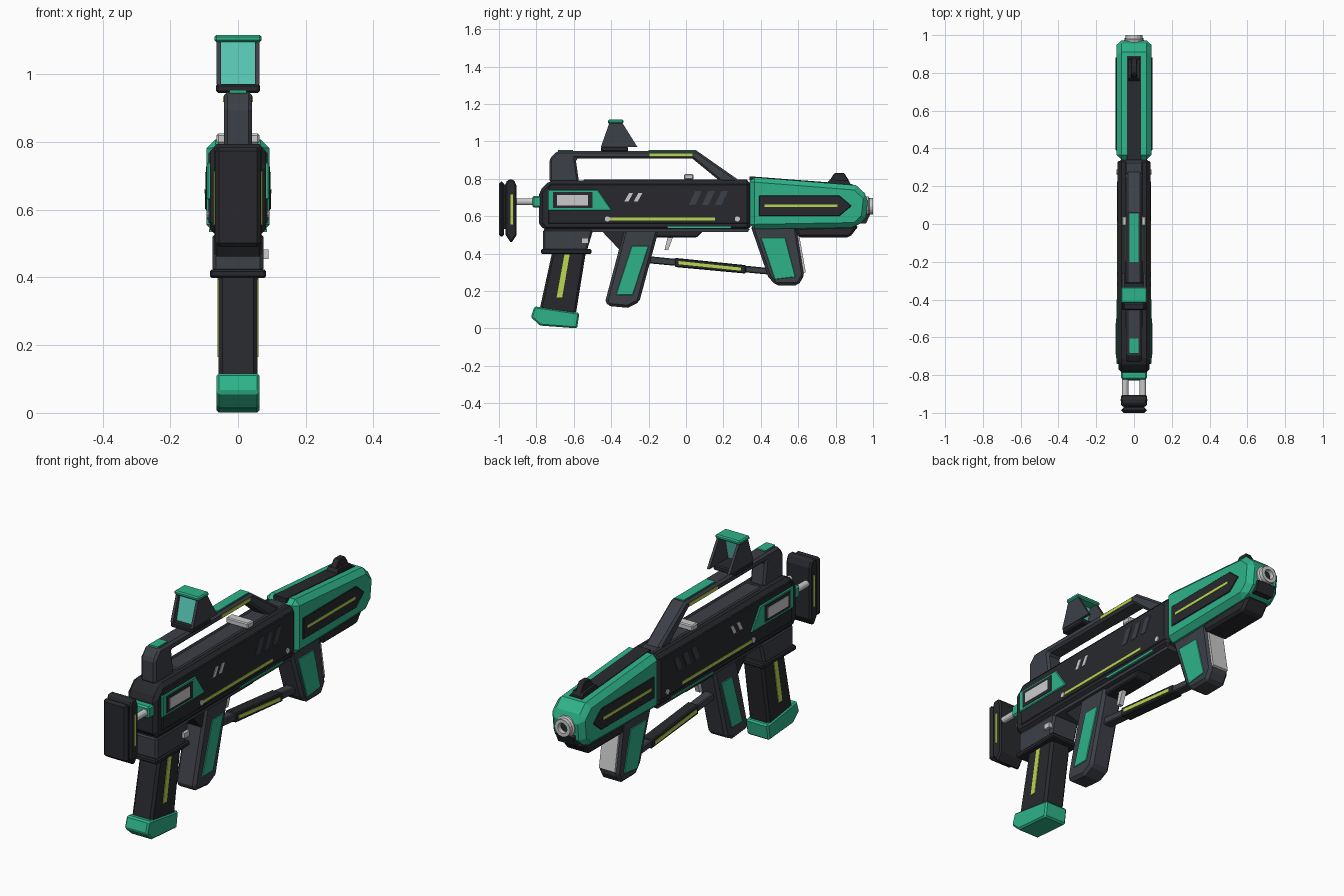
import bpy, bmesh, math

def material(name, rgb):
    m = bpy.data.materials.new(name)
    m.diffuse_color = (*rgb, 1)
    return m

GREEN = material("green", (0.027, 0.45, 0.25))
SLATE = material("slate", (0.045, 0.05, 0.062))
BLACK = material("black", (0.021, 0.022, 0.026))
LIME = material("lime", (0.5, 0.68, 0.08))
GLASS = material("glass", (0.1, 0.58, 0.46))

def finish(name, bm, mat, bevel=0):
    bmesh.ops.recalc_face_normals(bm, faces=bm.faces)
    me = bpy.data.meshes.new(name)
    bm.to_mesh(me)
    bm.free()
    ob = bpy.data.objects.new(name, me)
    bpy.context.collection.objects.link(ob)
    if mat:
        me.materials.append(mat)
    if bevel:
        mod = ob.modifiers.new("bevel", 'BEVEL')
        mod.width, mod.segments, mod.limit_method = bevel, 1, 'ANGLE'
        mod.angle_limit = math.radians(40)
    return ob

def prism(bm, pts, x0, x1):
    a = [bm.verts.new((x0, y, z)) for y, z in pts]
    b = [bm.verts.new((x1, y, z)) for y, z in pts]
    bm.faces.new(a)
    bm.faces.new(b[::-1])
    for i in range(len(pts)):
        j = (i + 1) % len(pts)
        bm.faces.new((a[i], a[j], b[j], b[i]))

def slab(name, pts, w, mat, bevel=0.0):
    """Side profile (y, z) extruded to x = -w..w."""
    bm = bmesh.new()
    prism(bm, pts, -w, w)
    return finish(name, bm, mat, bevel)

def pair(name, shapes, x0, x1, mat, bevel=0.0):
    """Side profiles extruded x0..x1, repeated on the other side."""
    bm = bmesh.new()
    for pts in shapes:
        for s in (1, -1):
            prism(bm, pts, s * x0, s * x1)
    return finish(name, bm, mat, bevel)

def rect(y0, y1, z0, z1):
    return [(y0, z0), (y1, z0), (y1, z1), (y0, z1)]

def tick(y, z, w, h, lean):
    return [(y, z), (y + w, z), (y + w + lean, z + h), (y + lean, z + h)]

def lathe(name, prof, x, z, mat, n=16):
    """Closed (radius, y) outline turned round an axis along y."""
    bm = bmesh.new()
    rings = [[bm.verts.new((x + r * math.cos(2 * math.pi * i / n), y,
                            z + r * math.sin(2 * math.pi * i / n))) for i in range(n)]
             for r, y in prof]
    for k in range(len(rings)):
        p, q = rings[k], rings[(k + 1) % len(rings)]
        for i in range(n):
            j = (i + 1) % n
            bm.faces.new((p[i], p[j], q[j], q[i]))
    ob = finish(name, bm, mat)
    for f in ob.data.polygons:
        f.use_smooth = False
    return ob

# Butt plate and sliding rods
slab("butt_plate", rect(-1.0, -0.972, 0.49, 0.785), 0.068, BLACK, 0.012)
slab("butt_web", rect(-0.98, -0.95, 0.53, 0.77), 0.055, BLACK)
slab("butt_pad", [(-0.965, 0.50), (-0.935, 0.455), (-0.905, 0.50), (-0.905, 0.76),
                  (-0.92, 0.795), (-0.955, 0.795), (-0.965, 0.77)], 0.07, BLACK, 0.008)
pair("butt_light", [rect(-0.938, -0.926, 0.555, 0.715)], 0.06, 0.072, LIME)
for s, side in ((1, "right"), (-1, "left")):
    lathe("stock_rod_" + side, [(0.001, -0.92), (0.017, -0.92), (0.017, -0.76), (0.001, -0.76)],
          s * 0.047, 0.677, None, 12)
slab("rod_mount", rect(-0.822, -0.77, 0.647, 0.708), 0.07, GREEN, 0.008)

# Receiver
slab("receiver", [(-0.785, 0.56), (-0.76, 0.525), (0.345, 0.525), (0.345, 0.79), (-0.73, 0.79),
                  (-0.785, 0.735)], 0.083, BLACK, 0.018)
pair("receiver_side", [[(-0.74, 0.555), (0.335, 0.555), (0.335, 0.775), (-0.72, 0.775), (-0.74, 0.755)]],
     0.07, 0.087, BLACK, 0.01)
slab("receiver_keel", [(-0.76, 0.53), (0.34, 0.53), (0.33, 0.515), (-0.75, 0.515)], 0.07, SLATE)
slab("receiver_top", rect(-0.55, 0.33, 0.78, 0.797), 0.045, SLATE, 0.006)
pair("rear_panel", [[(-0.74, 0.63), (-0.395, 0.63), (-0.47, 0.74), (-0.74, 0.74)]], 0.07, 0.093, GREEN, 0.004)
pair("port_frame", [rect(-0.71, -0.5, 0.643, 0.728)], 0.08, 0.095, BLACK)
pair("port_window", [rect(-0.69, -0.525, 0.658, 0.712)], 0.08, 0.097, None)
pair("side_light", [rect(-0.42, 0.155, 0.578, 0.592)], 0.08, 0.09, LIME)
pair("lower_stripe", [rect(-0.10, 0.24, 0.535, 0.545)], 0.075, 0.086, GREEN)
pair("grey_marks", [tick(-0.33 + i * 0.05, 0.678, 0.022, 0.045, 0.025) for i in range(2)], 0.08, 0.0895, None)
pair("vents", [tick(0.015 + i * 0.07, 0.66, 0.035, 0.075, 0.035) for i in range(3)], 0.08, 0.0895, SLATE)
bolt = [(0.014 * math.cos(i * math.pi / 5), 0.014 * math.sin(i * math.pi / 5)) for i in range(10)]
pair("screws", [[(c + y, 0.585 + z) for y, z in bolt] for c in (-0.42, 0.275)], 0.08, 0.092, None)
slab("charging_handle", rect(-0.01, 0.04, 0.795, 0.825), 0.063, None, 0.005)

# Carrying handle
slab("carry_handle", [(-0.73, 0.78), (-0.73, 0.905), (-0.69, 0.948), (0.06, 0.948), (0.30, 0.78),
                      (0.19, 0.78), (0.035, 0.907), (-0.59, 0.907), (-0.572, 0.78)], 0.042, SLATE, 0.011)
pair("handle_light", [rect(-0.195, 0.035, 0.918, 0.935)], 0.03, 0.045, LIME)
slab("handle_top_inlay", rect(-0.2, 0.055, 0.94, 0.953), 0.025, GREEN)
slab("handle_rear_inlay", rect(-0.685, -0.605, 0.94, 0.954), 0.025, GREEN)

# Reflex sight
slab("sight_base", rect(-0.455, -0.31, 0.945, 0.972), 0.065, BLACK, 0.006)
pair("sight_walls", [[(-0.455, 0.97), (-0.26, 0.97), (-0.34, 1.098), (-0.41, 1.098)]], 0.05, 0.064, SLATE)
slab("sight_glass", [(-0.425, 0.97), (-0.413, 0.97), (-0.383, 1.098), (-0.395, 1.098)], 0.052, GLASS)
slab("sight_cap", rect(-0.418, -0.334, 1.095, 1.116), 0.07, GREEN, 0.006)

# Handguard and muzzle
slab("handguard", [(0.34, 0.53), (0.91, 0.54), (0.962, 0.59), (0.975, 0.705), (0.91, 0.765), (0.34, 0.81)],
     0.093, GREEN, 0.026)
slab("top_rail", [(0.34, 0.79), (0.34, 0.813), (0.89, 0.771), (0.89, 0.74)], 0.036, BLACK)
pair("arrow_panel", [[(0.39, 0.6), (0.82, 0.6), (0.885, 0.655), (0.82, 0.71), (0.39, 0.71)]],
     0.08, 0.097, BLACK, 0.003)
pair("arrow_light", [rect(0.42, 0.81, 0.648, 0.662)], 0.09, 0.099, LIME)
slab("front_sight", [(0.755, 0.77), (0.79, 0.825), (0.80, 0.832), (0.845, 0.832), (0.865, 0.80), (0.885, 0.76)],
     0.017, BLACK, 0.004)
slab("front_sight_foot", [(0.75, 0.77), (0.77, 0.797), (0.87, 0.789), (0.885, 0.76)], 0.03, BLACK)
slab("under_barrel", [(0.58, 0.54), (0.60, 0.487), (0.875, 0.487), (0.925, 0.55)], 0.065, BLACK, 0.012)
slab("muzzle_chin", [(0.93, 0.62), (0.985, 0.61), (0.962, 0.56), (0.93, 0.56)], 0.05, BLACK)
lathe("muzzle", [(0.052, 0.93), (0.052, 0.975), (0.044, 0.98), (0.044, 1.0), (0.026, 1.0), (0.022, 0.94)],
      0, 0.652, None)
lathe("muzzle_bore", [(0.001, 0.93), (0.03, 0.93), (0.03, 0.978), (0.001, 0.978)], 0, 0.652, BLACK)

# Rear magazine
slab("magazine_well", [(-0.765, 0.53), (-0.765, 0.415), (-0.53, 0.415), (-0.495, 0.53)], 0.075, SLATE, 0.01)
slab("magazine_collar", rect(-0.775, -0.505, 0.398, 0.424), 0.083, BLACK, 0.006)
slab("magazine", [(-0.715, 0.41), (-0.535, 0.41), (-0.59, 0.07), (-0.785, 0.09)], 0.058, BLACK, 0.012)
slab("magazine_foot", [(-0.81, 0.118), (-0.57, 0.083), (-0.582, 0.0), (-0.78, 0.015), (-0.83, 0.06)],
     0.064, GREEN, 0.008)
pair("magazine_light", [[(-0.65, 0.395), (-0.622, 0.395), (-0.662, 0.165), (-0.692, 0.165)]], 0.05, 0.061, LIME)
bm = bmesh.new()
prism(bm, rect(-0.56, -0.52, 0.455, 0.482), 0.06, 0.09)
finish("magazine_release", bm, None)

# Pistol grip and trigger
slab("grip", [(-0.33, 0.53), (-0.145, 0.53), (-0.25, 0.14), (-0.31, 0.11), (-0.42, 0.12), (-0.43, 0.15)],
     0.056, SLATE, 0.014)
slab("grip_tang", [(-0.46, 0.53), (-0.29, 0.53), (-0.32, 0.40), (-0.36, 0.425)], 0.045, BLACK)
pair("grip_panel", [[(-0.29, 0.44), (-0.2, 0.44), (-0.285, 0.178), (-0.375, 0.178)]], 0.045, 0.06, GREEN, 0.002)
slab("trigger_housing", [(-0.17, 0.53), (0.10, 0.53), (0.06, 0.487), (-0.17, 0.487)], 0.045, BLACK, 0.006)
slab("trigger", [(-0.095, 0.50), (-0.065, 0.50), (-0.095, 0.42), (-0.115, 0.42)], 0.012, None)

# Guard bar linking the grips
slab("guard_bar", [(-0.22, 0.375), (-0.19, 0.385), (0.47, 0.32), (0.47, 0.285), (-0.2, 0.348)], 0.025, SLATE, 0.005)
slab("guard_sleeve", [(-0.06, 0.377), (0.32, 0.338), (0.32, 0.293), (-0.06, 0.328)], 0.03, BLACK, 0.005)
pair("guard_light", [[(-0.04, 0.36), (0.295, 0.325), (0.295, 0.308), (-0.04, 0.343)]], 0.02, 0.033, LIME)

# Foregrip
slab("foregrip", [(0.345, 0.55), (0.59, 0.55), (0.633, 0.285), (0.60, 0.23), (0.48, 0.23), (0.44, 0.275)],
     0.056, SLATE, 0.014)
pair("foregrip_panel", [[(0.40, 0.485), (0.53, 0.485), (0.585, 0.275), (0.475, 0.262)]], 0.045, 0.06, GREEN, 0.002)
slab("foregrip_plate", [(0.585, 0.53), (0.60, 0.53), (0.64, 0.30), (0.62, 0.29)], 0.045, None)
